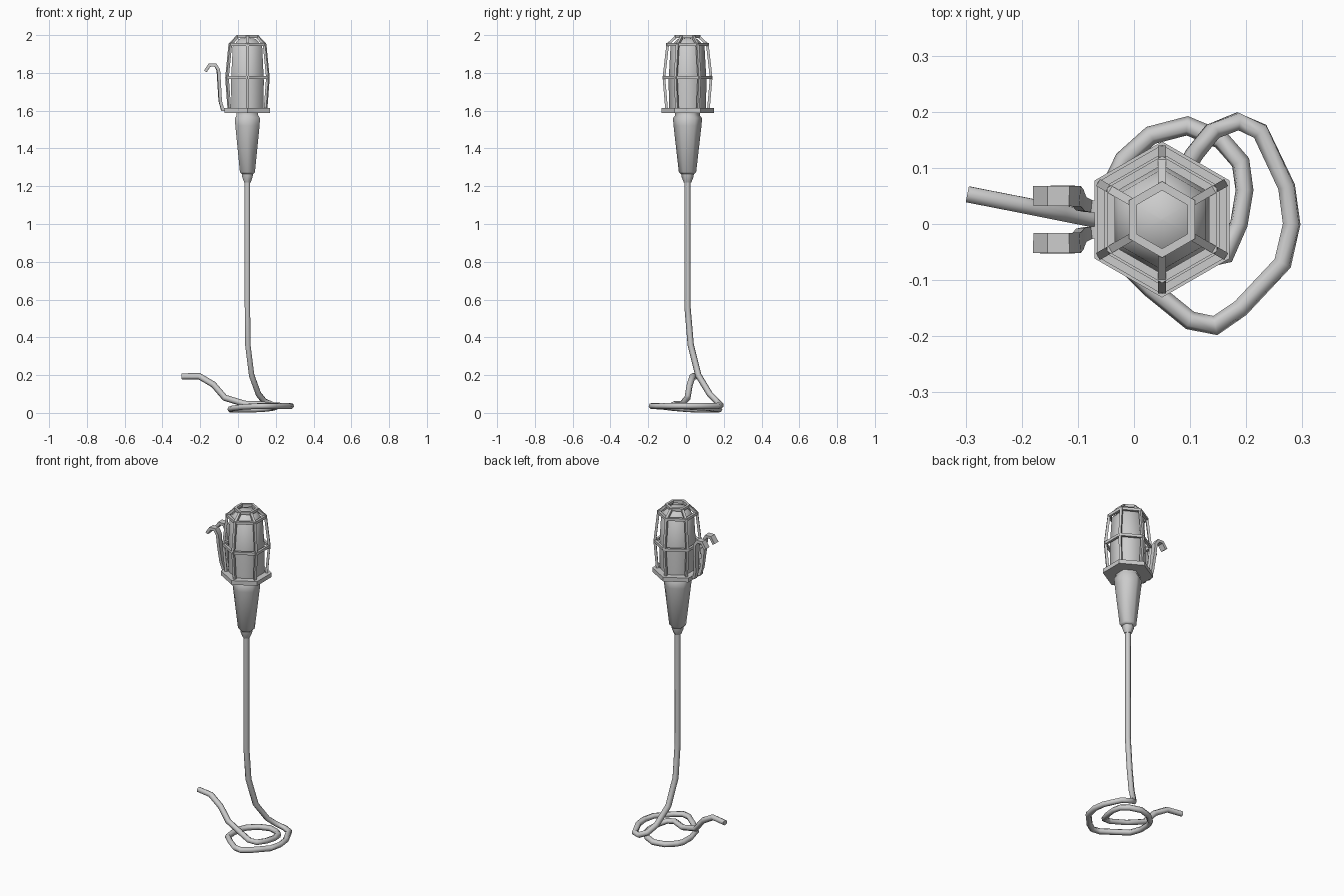
import bpy, bmesh, math
from mathutils import Vector

if "Cube" in bpy.data.objects:
    bpy.data.objects.remove(bpy.data.objects["Cube"], do_unlink=True)

CX, CY = 0.05, 0.008      # axis of the lamp

grey = bpy.data.materials.new("light_grey")
grey.use_nodes = True
colour = (0.6, 0.6, 0.6, 1)
grey.diffuse_color = colour
grey.node_tree.nodes["Principled BSDF"].inputs["Base Color"].default_value = colour


def finish(name, bm, smooth=None):
    bmesh.ops.recalc_face_normals(bm, faces=bm.faces[:])
    mesh = bpy.data.meshes.new(name)
    bm.to_mesh(mesh)
    bm.free()
    mesh.materials.append(grey)
    obj = bpy.data.objects.new(name, mesh)
    bpy.context.collection.objects.link(obj)
    if smooth:
        bpy.ops.object.select_all(action='DESELECT')
        obj.select_set(True)
        bpy.context.view_layer.objects.active = obj
        bpy.ops.object.shade_smooth_by_angle(angle=math.radians(smooth))
    return obj


def hex_point(radius, z, k):
    a = math.radians(90 + 60 * k)
    return Vector((CX + radius * math.cos(a), CY + radius * math.sin(a), z))


def bridge(bm, a, b):
    n = len(a)
    for i in range(n):
        bm.faces.new((a[i], a[(i + 1) % n], b[(i + 1) % n], b[i]))


def hex_turned(name, profile, smooth=None):
    """Six-sided solid from (radius, z) pairs."""
    bm = bmesh.new()
    rings = [[bm.verts.new(hex_point(r, z, k)) for k in range(6)] for r, z in profile]
    for a, b in zip(rings, rings[1:]):
        bridge(bm, a, b)
    bm.faces.new(rings[0])
    bm.faces.new(rings[-1])
    return finish(name, bm, smooth)


def sweep(bm, points, section, side, closed=False, widths=None):
    """Carry a section along a path with mitred corners."""
    pts = [Vector(p) for p in points]
    n = len(pts)
    side = Vector(side)
    rings = []
    for i, p in enumerate(pts):
        before = (p - pts[i - 1]).normalized() if closed or i else None
        after = (pts[(i + 1) % n] - p).normalized() if closed or i < n - 1 else before
        before = before or after
        t = (before + after).normalized()
        side = (side - t * side.dot(t)).normalized()
        up = t.cross(side)
        bend = after - before
        stretch = 1 / max(0.5, t.dot(after)) - 1
        w = widths[i] if widths else 1
        ring = []
        for u, v in section:
            off = side * u * w + up * v
            if bend.length > 1e-4:
                m = bend.normalized()
                off += m * off.dot(m) * stretch
            ring.append(bm.verts.new(p + off))
        rings.append(ring)
    for a, b in zip(rings, rings[1:]):
        bridge(bm, a, b)
    if closed:
        bridge(bm, rings[-1], rings[0])
    else:
        bm.faces.new(rings[0])
        bm.faces.new(rings[-1])


def rect(u, v):
    return [(-u, -v), (u, -v), (u, v), (-u, v)]


# Lamp body
hex_turned("glass_cover", [(0.098, 1.6), (0.1, 1.76), (0.09, 1.94), (0.052, 1.98), (0.002, 1.985)], 65)
hex_turned("flange", [(0.139, 1.588), (0.139, 1.613)])
hex_turned("handle", [(0.066, 1.59), (0.066, 1.575), (0.077, 1.56), (0.074, 1.52),
                      (0.046, 1.275), (0.036, 1.265)], 65)
hex_turned("cable_sleeve", [(0.034, 1.27), (0.032, 1.25), (0.02, 1.22)], 65)

# Guard cage: upright ribs and level rings
cage = [(0.111, 1.61), (0.125, 1.775), (0.105, 1.95), (0.06, 1.992)]
bm = bmesh.new()
for k in range(6):
    across = hex_point(1, 0, k + 1.5) - Vector((CX, CY, 0))
    sweep(bm, [hex_point(r, z, k) for r, z in cage], rect(0.007, 0.007), across)
finish("cage_ribs", bm)
bm = bmesh.new()
for r, z in cage[1:]:
    sweep(bm, [hex_point(r, z, k) for k in range(6)], rect(0.008, 0.007), (0, 0, 1), closed=True)
finish("cage_rings", bm)

# Pair of hanging hooks on the right side
hook = [(-0.055, 1.602, 0.022), (-0.082, 1.607, 0.024), (-0.094, 1.65, 0.028),
        (-0.1, 1.75, 0.039), (-0.104, 1.815, 0.042), (-0.12, 1.842, 0.042),
        (-0.15, 1.842, 0.042), (-0.173, 1.808, 0.042)]
for name, s in (("back_hook", 1), ("front_hook", -1)):
    bm = bmesh.new()
    sweep(bm, [(x, CY + s * y, z) for x, z, y in hook], rect(0.018, 0.008), (0, 1, 0),
          widths=[0.6, 0.6, 0.7, 0.9, 1, 1, 1, 1])
    finish(name, bm, 50)

# Cable: drop, outer loop, inner loop, raised tail
path = [(CX, CY, 1.24), (CX, CY, 0.56), (0.052, 0.025, 0.36), (0.072, 0.065, 0.2),
        (0.108, 0.125, 0.1), (0.14, 0.165, 0.06), (0.185, 0.183, 0.04),
        (0.225, 0.165, 0.037), (0.272, 0.066, 0.037), (0.281, 0, 0.037),
        (0.265, -0.07, 0.037), (0.19, -0.15, 0.037), (0.145, -0.181, 0.037),
        (0.1, -0.172, 0.036), (0.03, -0.115, 0.032), (-0.025, -0.06, 0.025),
        (-0.04, 0.01, 0.019), (-0.035, 0.08, 0.016), (-0.018, 0.115, 0.016),
        (0.03, 0.158, 0.016), (0.095, 0.175, 0.018), (0.155, 0.15, 0.022),
        (0.19, 0.11, 0.027), (0.197, 0.06, 0.03), (0.187, 0, 0.034),
        (0.163, -0.055, 0.04), (0.12, -0.065, 0.045), (0.035, -0.02, 0.048),
        (-0.07, 0.008, 0.08), (-0.13, 0.02, 0.15), (-0.205, 0.035, 0.194), (-0.297, 0.053, 0.193)]
hexagon = [(0.0165 * math.cos(math.radians(60 * k)), 0.0165 * math.sin(math.radians(60 * k)))
           for k in range(6)]
bm = bmesh.new()
sweep(bm, path, hexagon, (0, 1, 0))
finish("cable", bm, 65)
